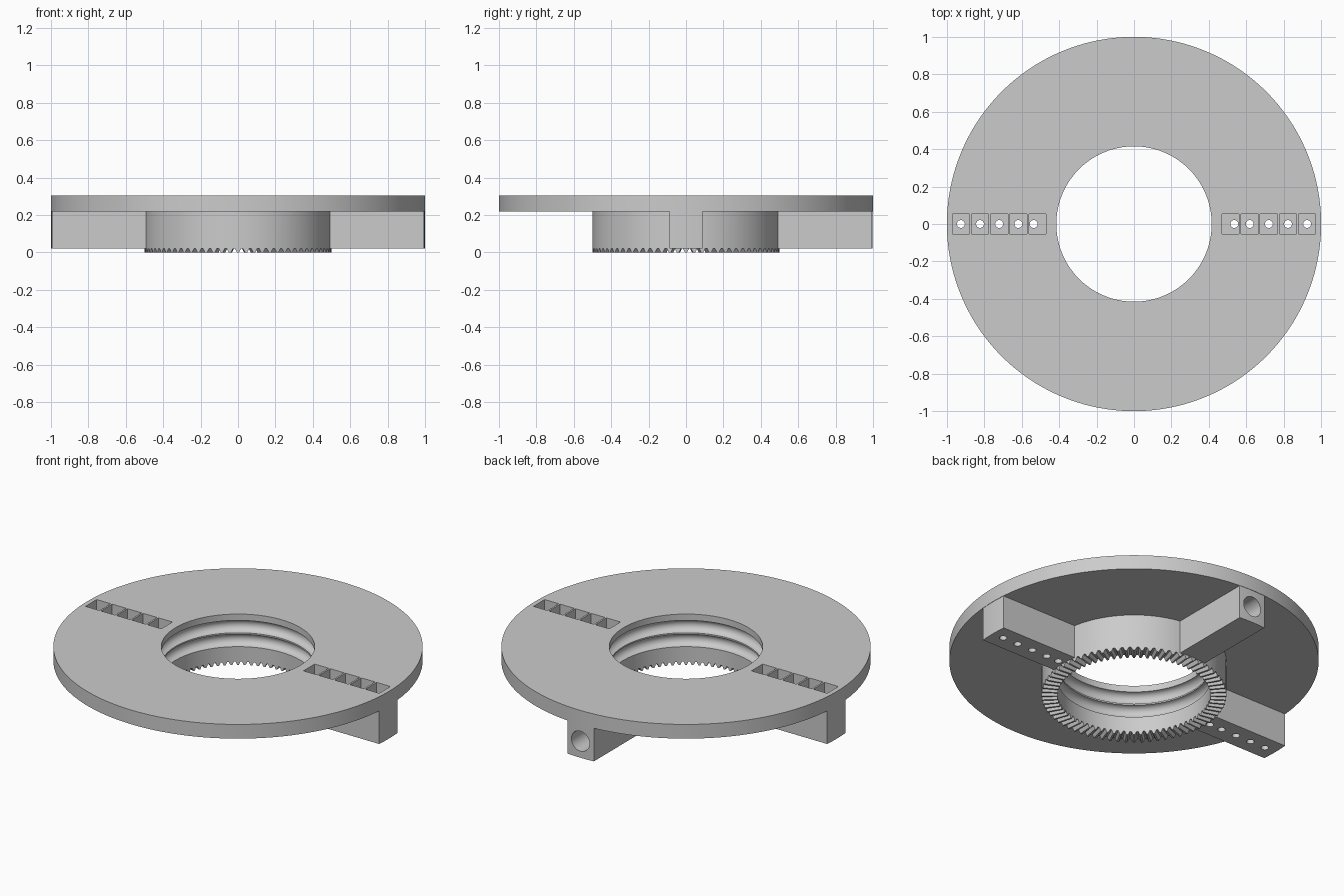
import bpy, bmesh, math
from mathutils import Matrix, Vector

cube = bpy.data.objects.get("Cube")
if cube:
    bpy.data.objects.remove(cube, do_unlink=True)

grey = bpy.data.materials.new("plain_grey")
grey.use_nodes = True
COLOUR = (0.6, 0.6, 0.6, 1)
grey.diffuse_color = COLOUR
grey.node_tree.nodes["Principled BSDF"].inputs["Base Color"].default_value = COLOUR

TEETH = 72
STEPS = 4 * TEETH
BORE, HUB, RIM = 0.415, 0.5, 1.0
ROOT, UNDER, TOP = 0.02, 0.22, 0.305
ARM_HALF = 0.087


def make_object(name, bm):
    bmesh.ops.recalc_face_normals(bm, faces=bm.faces)
    mesh = bpy.data.meshes.new(name)
    bm.to_mesh(mesh)
    bm.free()
    mesh.materials.append(grey)
    obj = bpy.data.objects.new(name, mesh)
    bpy.context.collection.objects.link(obj)
    return obj


def combine(target, tool, operation):
    mod = target.modifiers.new(operation.lower(), "BOOLEAN")
    mod.operation, mod.object, mod.solver = operation, tool, "EXACT"
    bpy.context.view_layer.objects.active = target
    bpy.ops.object.modifier_apply(modifier=mod.name)
    bpy.data.objects.remove(tool, do_unlink=True)


def groove(z, radius=0.037, n=10):
    # half-round ring channel, listed from its upper edge downwards
    return [(BORE + radius * math.sin(math.pi * i / n),
             z + radius * math.cos(math.pi * i / n)) for i in range(n + 1)]


def add_cylinder(bm, radius, depth, matrix):
    bmesh.ops.create_cone(bm, cap_ends=True, segments=32, radius1=radius,
                          radius2=radius, depth=depth, matrix=matrix)


# Flange and hub: one lathed section, with the lower lip stepped into face teeth
profile = [(BORE, 0), (HUB, 0), (HUB, UNDER), (RIM, UNDER), (RIM, TOP), (BORE, TOP)]
profile += groove(0.23) + groove(0.147)
bm = bmesh.new()
rings = []
for s in range(STEPS):
    a = 2 * math.pi * (s - 0.5) / STEPS
    low = 0 if s % 4 < 2 else ROOT
    rings.append([bm.verts.new((r * math.cos(a), r * math.sin(a), max(z, low)))
                  for r, z in profile])
for s, ring in enumerate(rings):
    after = rings[(s + 1) % STEPS]
    for i in range(len(profile)):
        j = (i + 1) % len(profile)
        bm.faces.new((ring[i], ring[j], after[j], after[i]))
body = make_object("toothed_flange", bm)

# Three arms under the flange, with ends following the rim
for name, turn in (("left_arm", 0), ("back_arm", 90), ("right_arm", 180)):
    bm = bmesh.new()
    end_r = RIM - 0.002
    spread = math.asin(ARM_HALF / end_r)
    outline = [(0.468, ARM_HALF), (0.468, -ARM_HALF)]
    outline += [(end_r * math.cos(t * spread / 4), end_r * math.sin(t * spread / 4))
                for t in range(-4, 5)]
    face = bm.faces.new([bm.verts.new((x, y, ROOT + 0.001)) for x, y in outline])
    grown = bmesh.ops.extrude_face_region(bm, geom=[face])
    verts = [g for g in grown["geom"] if isinstance(g, bmesh.types.BMVert)]
    bmesh.ops.translate(bm, verts=verts, vec=(0, 0, UNDER + 0.02 - ROOT))
    bmesh.ops.rotate(bm, verts=bm.verts, matrix=Matrix.Rotation(math.radians(turn), 3, "Z"))
    combine(body, make_object(name, bm), "UNION")

# Square pockets in the top, and the screw holes below them
pockets, holes = bmesh.new(), bmesh.new()
FLOOR = 0.12
for side in (-1, 1):
    for i in range(5):
        x = 0.516 + 0.1023 * i
        size = Matrix.Diagonal((0.092, 0.106, 0.4, 1))
        bmesh.ops.create_cube(pockets, size=1,
                              matrix=Matrix.Translation((side * x, 0, FLOOR + 0.2)) @ size)
        hole_x = 0.536 if i == 0 else x
        add_cylinder(holes, 0.021, 0.3, Matrix.Translation((side * hole_x, 0, 0.05)))

# Round socket in the end of the back arm
add_cylinder(holes, 0.06, 0.6, Matrix.Translation((0, 0.85, 0.12))
             @ Matrix.Rotation(math.pi / 2, 4, "X"))

combine(body, make_object("pocket_cutter", pockets), "DIFFERENCE")
combine(body, make_object("hole_cutter", holes), "DIFFERENCE")

# Smooth round walls, crisp edges
bpy.ops.object.select_all(action="DESELECT")
body.select_set(True)
bpy.context.view_layer.objects.active = body
bpy.ops.object.shade_smooth_by_angle(angle=math.radians(25))
